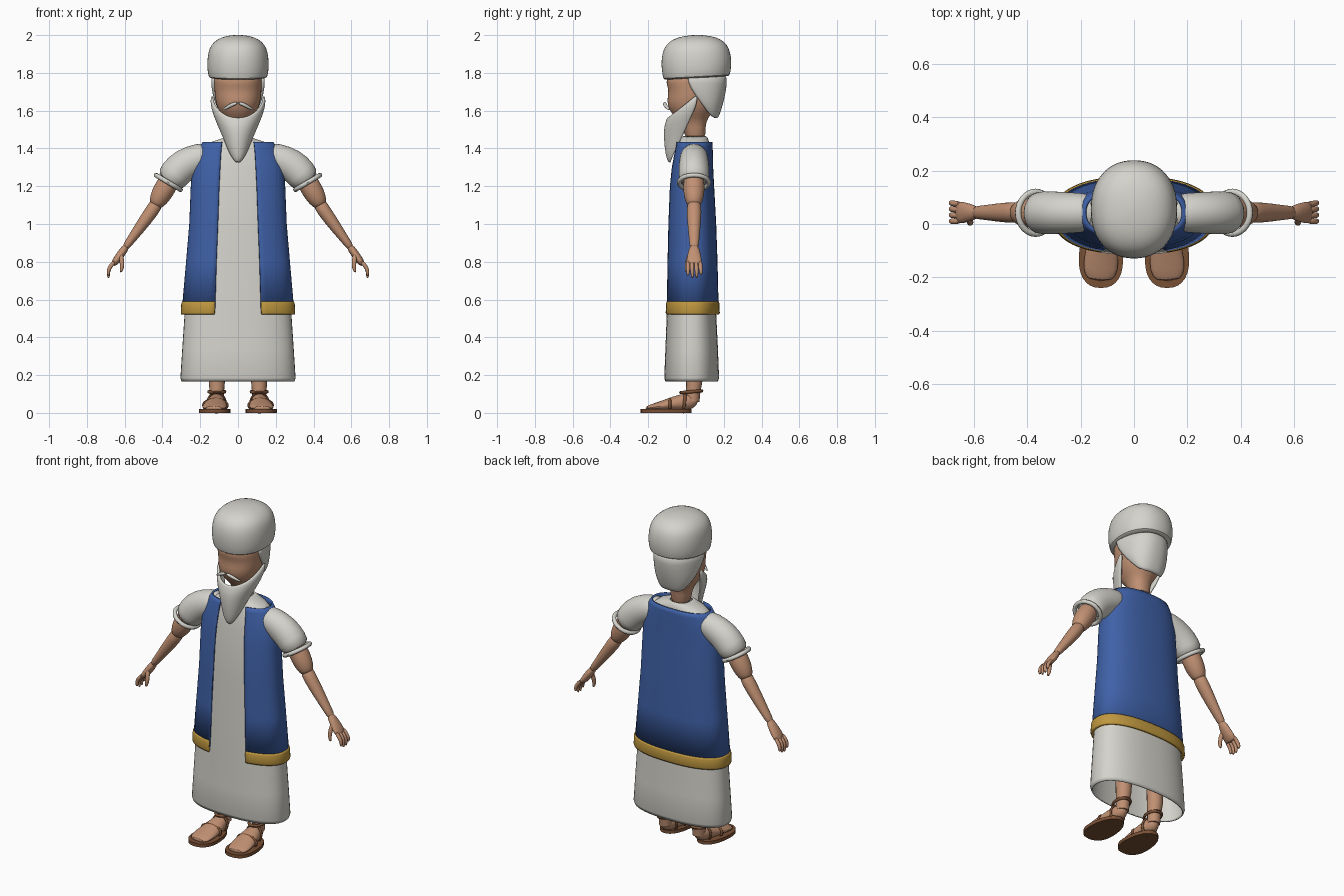
import bpy, bmesh
from math import sin, cos, acos, pi, copysign
from mathutils import Vector, Matrix, Euler

if "Cube" in bpy.data.objects:
    bpy.data.objects.remove(bpy.data.objects["Cube"])


def material(name, r, g, b):
    mat = bpy.data.materials.new(name)
    mat.use_nodes = True
    colour = (r, g, b, 1)
    mat.diffuse_color = colour
    bsdf = mat.node_tree.nodes["Principled BSDF"]
    bsdf.inputs["Base Color"].default_value = colour
    bsdf.inputs["Roughness"].default_value = 0.8
    return mat


WHITE = material("off white cloth", 0.66, 0.65, 0.60)
BLUE = material("blue cloth", 0.05, 0.12, 0.39)
GOLD = material("gold trim", 0.52, 0.31, 0.05)
SKIN = material("skin", 0.53, 0.28, 0.17)
LEATHER = material("brown leather", 0.19, 0.08, 0.035)


def finish(ob, mat, mirror=False, thick=0, smooth=0):
    """Shading, colour and the modifier stack shared by every part."""
    bpy.ops.object.select_all(action='DESELECT')
    bpy.context.view_layer.objects.active = ob
    ob.select_set(True)
    bpy.ops.object.shade_smooth_by_angle(angle=0.8)
    ob.data.materials.clear()
    ob.data.materials.append(mat)
    if thick:
        solid = ob.modifiers.new("thickness", 'SOLIDIFY')
        solid.thickness = thick
        solid.offset = -1
    if mirror:
        ob.modifiers.new("mirror", 'MIRROR')
    if smooth:
        sub = ob.modifiers.new("smooth", 'SUBSURF')
        sub.levels = sub.render_levels = smooth
    return ob


def skin_rings(name, rings, mat, closed=True, caps=True, **kw):
    """Bridge equal-length rings of points into one surface."""
    bm = bmesh.new()
    rows = [[bm.verts.new(p) for p in ring] for ring in rings]
    count = len(rows[0])
    for low, high in zip(rows, rows[1:]):
        for j in range(count if closed else count - 1):
            k = (j + 1) % count
            bm.faces.new((low[j], low[k], high[k], high[j]))
    if closed and caps:
        bm.faces.new(rows[0][::-1])
        bm.faces.new(rows[-1])
        bmesh.ops.recalc_face_normals(bm, faces=bm.faces)
    mesh = bpy.data.meshes.new(name)
    bm.to_mesh(mesh)
    bm.free()
    ob = bpy.data.objects.new(name, mesh)
    bpy.context.collection.objects.link(ob)
    return finish(ob, mat, **kw)


def power(value, n):
    return copysign(abs(value) ** (2 / n), value)


def loft(name, rings, mat, arc=None, gaps=None, n=2.0, steps=32, x=0, **kw):
    """Stack ovals (z, y, half width, half depth, rise to the back)."""
    out = []
    for i, (z, y, rx, ry, *rise) in enumerate(rings):
        lift = rise[0] if rise else 0
        start, end = arc or (0, 2 * pi)
        if gaps:
            a = acos((gaps[i] / rx) ** (n / 2))
            start, end = -a, pi + a
        is_open = bool(arc or gaps)
        ring = []
        for j in range(steps):
            t = start + (end - start) * j / (steps - is_open)
            c, s = power(cos(t), n), power(sin(t), n)
            ring.append((x + rx * c, y + ry * s, z + lift * s))
        out.append(ring)
    return skin_rings(name, out, mat, closed=not (arc or gaps), **kw)


def tube(name, path, mat, side=(0, 1, 0), steps=16, **kw):
    """Sweep an oval along a path of (x, y, z, radius along side, other radius)."""
    pts = [Vector(p[:3]) for p in path]
    out = []
    for i, p in enumerate(path):
        along = (pts[min(i + 1, len(pts) - 1)] - pts[max(i - 1, 0)]).normalized()
        v = along.cross(Vector(side)).normalized()
        u = v.cross(along)
        angles = [2 * pi * j / steps for j in range(steps)]
        out.append([pts[i] + u * p[3] * cos(t) + v * p[-1] * sin(t) for t in angles])
    return skin_rings(name, out, mat, **kw)


def band(name, mat, place, turn, scale, minor):
    """Mirrored pair of rings, baked so that the mirror plane stays at x = 0."""
    bpy.ops.mesh.primitive_torus_add(major_radius=1, minor_radius=minor,
                                     major_segments=32, minor_segments=8)
    ob = bpy.context.object
    ob.name = name
    ob.data.transform(Matrix.LocRotScale(Vector(place), Euler(turn), Vector(scale)))
    ob.matrix_world = Matrix.Identity(4)
    return finish(ob, mat, mirror=True)


# Long robe, hollow underneath
loft("robe", [(.165, .03, .298, .139), (.185, .03, .305, .145), (.34, .03, .295, .139),
              (.52, .029, .283, .131), (1, .03, .245, .117), (1.3, .032, .22, .1),
              (1.4, .04, .185, .088), (1.435, .042, .14, .08), (1.455, .045, .08, .07),
              (1.465, .045, .06, .06)],
     WHITE, n=2.4, steps=48, caps=False, thick=.008)

# Open-fronted vest with its hem
loft("vest", [(.55, .032, .297, .141), (.8, .031, .275, .136), (1, .03, .258, .13),
              (1.2, .029, .25, .12), (1.3, .032, .242, .112), (1.36, .037, .226, .106),
              (1.41, .041, .203, .1), (1.435, .042, .187, .097)],
     BLUE, gaps=[.122, .115, .107, .1, .095, .092, .088, .085], n=2.4, steps=56, thick=.01)
loft("vest_hem", [(.52, .032, .3, .143), (.53, .032, .303, .147), (.58, .032, .3, .145),
                  (.59, .032, .296, .141)],
     GOLD, gaps=[.125, .125, .122, .122], n=2.4, steps=56, thick=.016)

# Head and neck in one piece, with brow and nose bulge
loft("head", [(1.43, .05, .056, .056), (1.52, .045, .056, .056), (1.56, .03, .075, .085),
              (1.6, .03, .105, .118), (1.65, .03, .12, .133), (1.7, .035, .124, .126),
              (1.735, .035, .126, .136), (1.765, .04, .128, .147), (1.8, .05, .12, .13)],
     SKIN, n=2.2, smooth=1)

# Turban
loft("turban", [(1.772, .056, .148, .168, .01), (1.775, .056, .154, .176, .01),
                (1.81, .055, .163, .183, .006), (1.86, .055, .164, .187),
                (1.91, .055, .158, .18), (1.95, .056, .143, .163), (1.98, .058, .108, .125),
                (1.995, .06, .065, .075), (2.001, .06, .015, .015)],
     WHITE, n=2.2, smooth=1)

# Hair falling behind the head
loft("back_hair", [(1.56, .14, .07, .028, -.005), (1.6, .105, .1, .075, -.015),
                   (1.65, .07, .127, .125, -.02), (1.72, .02, .142, .192, -.02),
                   (1.785, 0, .145, .222, 0)],
     WHITE, arc=(0, pi), n=2.3, steps=24, thick=.025, smooth=1)

# Beard wraps from ear to ear; its rows slope up to the back
loft("beard", [(1.32, -.084, .006, .006, -.002), (1.345, -.075, .03, .028, 0),
               (1.395, -.052, .056, .06, 0), (1.46, -.018, .081, .1, 0),
               (1.55, .022, .12, .138, .03), (1.63, .06, .147, .165, .085),
               (1.69, .062, .147, .163, .125)],
     WHITE, arc=(-pi, 0), steps=24, thick=.018, smooth=1)

# Moustache
tube("moustache", [(0, -.114, 1.641, .008), (.03, -.113, 1.634, .011), (.06, -.1, 1.615, .009),
                   (.085, -.085, 1.603, .003)],
     WHITE, steps=10, mirror=True, smooth=1)

# Short sleeves and rolled cuffs
tube("sleeves", [(.12, .042, 1.37, .065, .06), (.2, .042, 1.355, .075, .078),
                 (.285, .042, 1.315, .08, .088), (.335, .042, 1.265, .082, .086),
                 (.372, .042, 1.215, .08, .077)],
     WHITE, steps=24, mirror=True, smooth=1)
band("sleeve_cuffs", WHITE, (.369, .042, 1.22), (0, -.535, 0), (.076, .078, .076), .16)

# Arms
tube("upper_arms", [(.34, .042, 1.27, .05), (.375, .042, 1.21, .058),
                    (.41, .042, 1.15, .056), (.432, .042, 1.11, .042), (.44, .042, 1.095, .03)],
     SKIN, mirror=True, smooth=1)
tube("forearms", [(.42, .043, 1.125, .036), (.455, .043, 1.07, .041, .038),
                  (.52, .043, .98, .034, .031), (.575, .043, .905, .026, .022),
                  (.6, .043, .87, .025, .02)],
     SKIN, mirror=True, smooth=1)

# Hands
tube("palms", [(.585, .043, .89, .023, .019), (.617, .043, .845, .034, .022),
               (.643, .043, .808, .042, .021), (.665, .043, .78, .042, .014)],
     SKIN, mirror=True, smooth=1)
for finger, (offset, drop) in {"index": (-.033, .725), "middle": (-.011, .71),
                               "ring": (.011, .712), "little": (.033, .73)}.items():
    y = .043 + offset
    tube(finger + "_fingers", [(.65, y, .805, .011), (.677, y, .775, .0125),
                               (.688, y * 1.05, .75, .011), (.685, y * 1.05, drop, .007)],
         SKIN, steps=8, mirror=True, smooth=1)
tube("thumbs", [(.622, .025, .85, .014), (.614, .008, .8, .014), (.613, .003, .77, .012),
                (.622, .003, .742, .007)],
     SKIN, steps=8, mirror=True, smooth=1)

# Legs and feet
tube("legs", [(.112, .035, .06, .036), (.112, .038, .11, .038), (.112, .045, .18, .044),
              (.112, .045, .4, .05)],
     SKIN, mirror=True)
tube("feet", [(.113, .058, .08, .022), (.113, .03, .062, .04, .045), (.115, -.03, .054, .05, .046),
              (.12, -.1, .042, .064, .032), (.126, -.17, .03, .068, .02),
              (.128, -.215, .024, .05, .011)],
     SKIN, side=(1, 0, 0), mirror=True, smooth=1)

# Sandals: soles narrow towards the heel
soles = loft("sandal_soles", [(z, -.105, .09, .135) for z in (0, .02)],
             LEATHER, n=2.3, x=.124, mirror=True)
for v in soles.data.vertices:
    v.co.x = .124 + (v.co.x - .124) * (.8 - v.co.y)
band("ankle_straps", LEATHER, (.112, .028, .112), (.08, 0, 0), (.043, .055, .05), .17)
band("toe_straps", LEATHER, (.12, -.085, .04), (pi / 2, 0, 0), (.062, .036, .06), .13)
band("instep_straps", LEATHER, (.114, -.008, .054), (pi / 2 - .1, 0, 0), (.047, .05, .06), .14)
